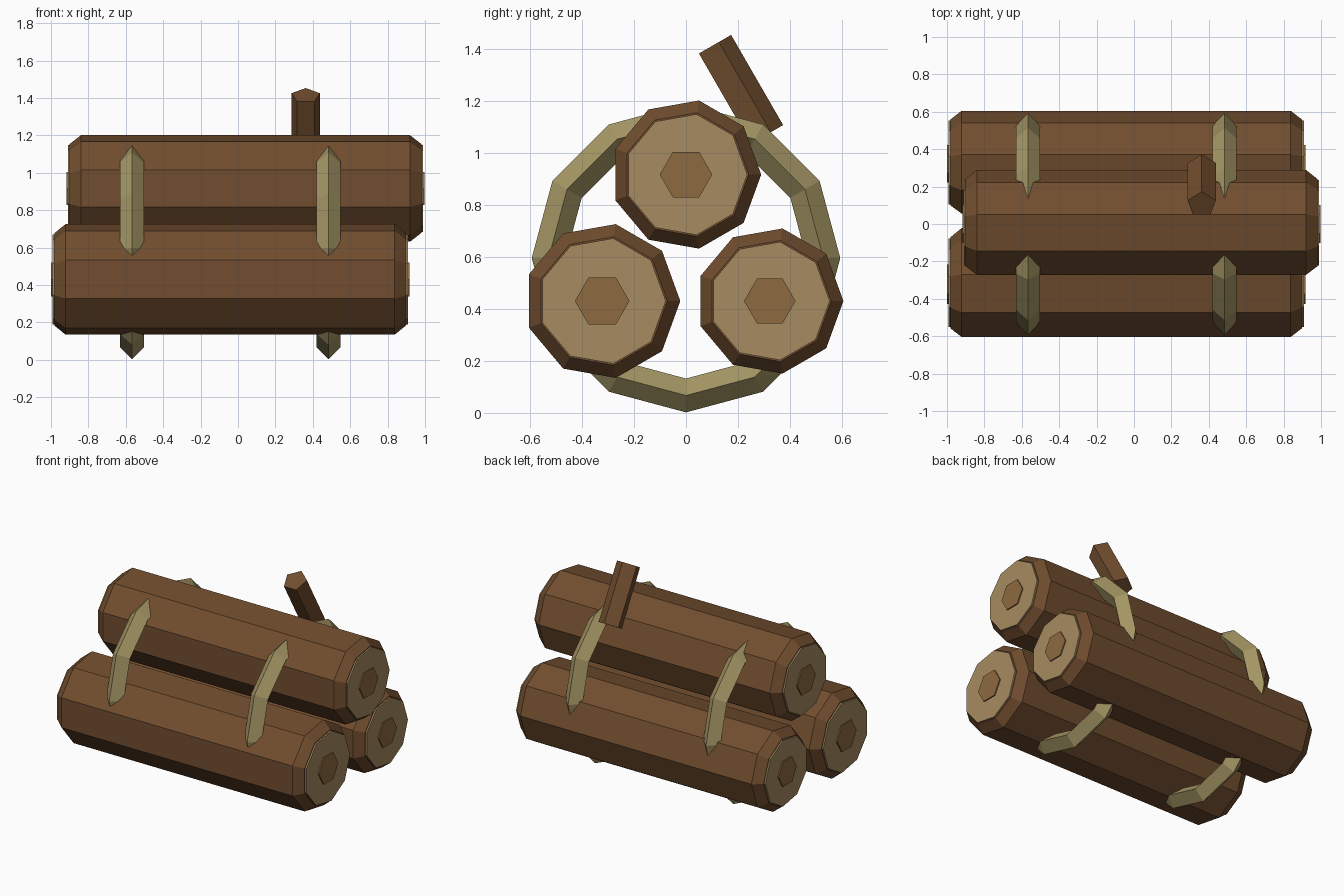
import bpy, bmesh
from math import pi, cos, sin, radians

if "Cube" in bpy.data.objects:
    bpy.data.objects.remove(bpy.data.objects["Cube"])


def material(name, rgb):
    m = bpy.data.materials.new(name)
    m.diffuse_color = (*rgb, 1)
    m.use_nodes = True
    m.node_tree.nodes["Principled BSDF"].inputs["Base Color"].default_value = m.diffuse_color
    return m


BARK = material("bark", (0.165, 0.075, 0.028))
WOOD = material("cut_wood", (0.38, 0.26, 0.12))
HEART = material("heartwood", (0.27, 0.145, 0.05))
ROPE = material("rope", (0.38, 0.31, 0.13))


def prism_x(name, profile, sides, centre, mat):
    """Faceted solid along x from (x, radius) pairs, first vertex towards +y."""
    bm = bmesh.new()
    rings = [[bm.verts.new((x, r * cos(2 * pi * i / sides), r * sin(2 * pi * i / sides)))
              for i in range(sides)] for x, r in profile]
    for a, b in zip(rings, rings[1:]):
        for i in range(sides):
            j = (i + 1) % sides
            bm.faces.new((a[i], a[j], b[j], b[i]))
    bm.faces.new(rings[0])
    bm.faces.new(rings[-1])
    bmesh.ops.recalc_face_normals(bm, faces=bm.faces)
    me = bpy.data.meshes.new(name)
    bm.to_mesh(me)
    bm.free()
    me.materials.append(mat)
    ob = bpy.data.objects.new(name, me)
    ob.location = centre
    bpy.context.collection.objects.link(ob)
    return ob


# Logs: chamfered bark, a pale disc and a hexagonal core at each end
def log(name, centre, r):
    prism_x(name, [(-0.94, r * 0.835), (-0.88, r), (0.88, r), (0.94, r * 0.835)], 9, centre, BARK)
    for side, s in (("left", -1), ("right", 1)):
        prism_x(f"{name}_cut_{side}", [(s * 0.925, r * 0.815), (s * 0.95, r * 0.815)], 9, centre, WOOD)
        prism_x(f"{name}_core_{side}", [(s * 0.935, r * 0.35), (s * 0.958, r * 0.35)], 6, centre, HEART)


log("front_log", (-0.042, -0.322, 0.43), 0.30)
log("back_log", (-0.042, 0.322, 0.43), 0.283)
log("top_log", (0.04, 0.0, 0.916), 0.289)

# Rope bands round the bundle
for name, x in (("rope_left", -0.567), ("rope_right", 0.484)):
    bpy.ops.mesh.primitive_torus_add(major_segments=12, minor_segments=4, major_radius=0.528,
                                     minor_radius=0.065, location=(x, 0, 0.595),
                                     rotation=(0, pi / 2, 0))
    band = bpy.context.object
    band.name = name
    band.data.materials.append(ROPE)

# Five-sided branch stub leaning over the top log
bpy.ops.mesh.primitive_cylinder_add(vertices=5, radius=0.079, depth=0.4,
                                    location=(0.362, 0.205, 1.24), rotation=(radians(30), 0, 0))
stub = bpy.context.object
stub.name = "branch_stub"
stub.data.materials.append(BARK)
